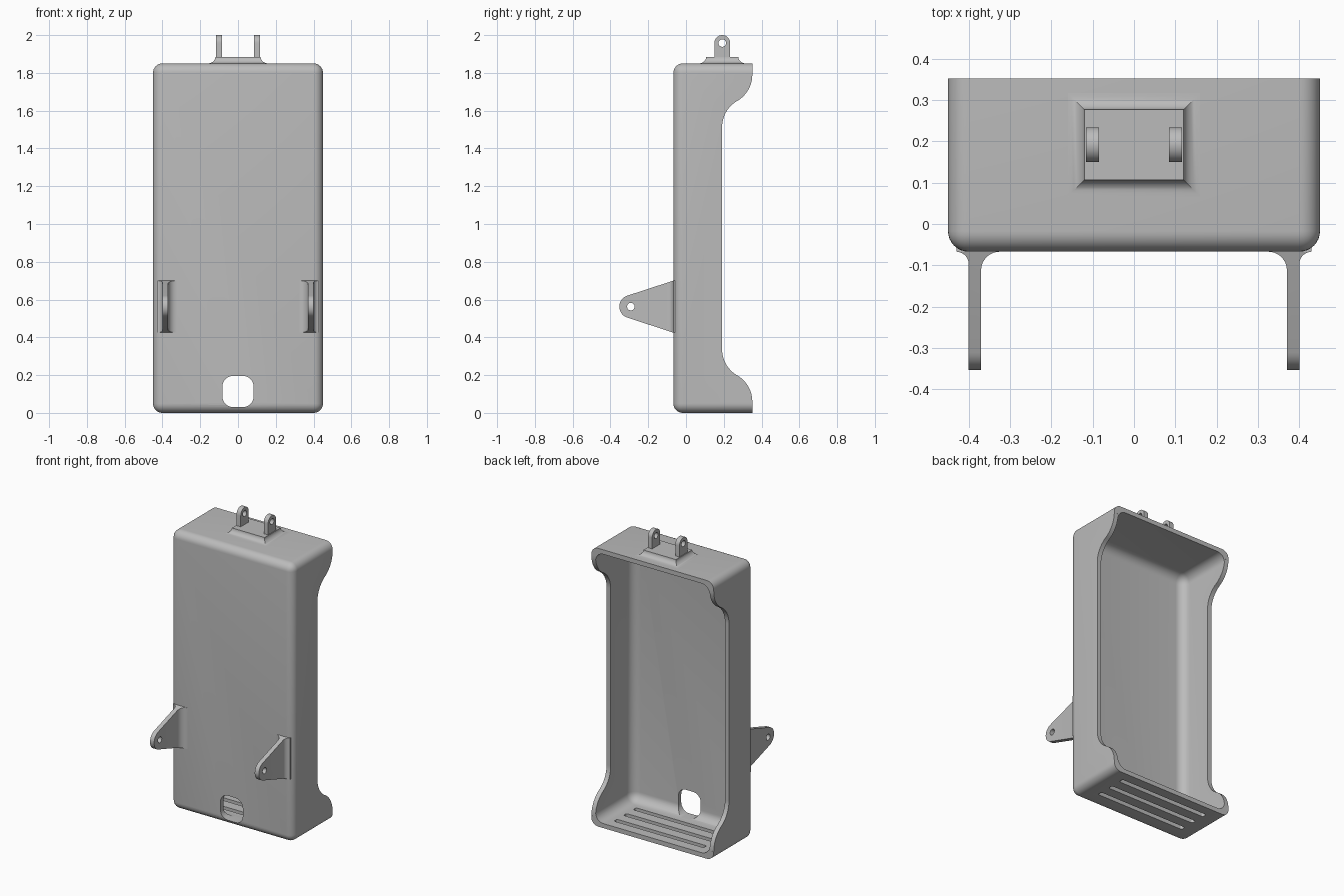
import bpy, bmesh, math
from mathutils import Vector

cube = bpy.data.objects.get("Cube")
if cube:
    bpy.data.objects.remove(cube, do_unlink=True)

grey = bpy.data.materials.new("plain_grey")
grey.use_nodes = True
COLOR = (0.5, 0.5, 0.5, 1)
grey.diffuse_color = COLOR
grey.node_tree.nodes["Principled BSDF"].inputs["Base Color"].default_value = COLOR


def finish(bm, name):
    bmesh.ops.recalc_face_normals(bm, faces=bm.faces)
    mesh = bpy.data.meshes.new(name)
    bm.to_mesh(mesh)
    bm.free()
    mesh.materials.append(grey)
    obj = bpy.data.objects.new(name, mesh)
    bpy.context.collection.objects.link(obj)
    return obj


def arc(cx, cy, r, start, end, n=14):
    angles = [math.radians(start + (end - start) * i / n) for i in range(n + 1)]
    return [(cx + r * math.cos(a), cy + r * math.sin(a)) for a in angles]


def prism(name, pts, axis, lo, hi):
    """Extrude a 2D outline along x, y or z."""
    place = {"x": lambda p, d: (d, p[0], p[1]),
             "y": lambda p, d: (p[0], d, p[1]),
             "z": lambda p, d: (p[0], p[1], d)}[axis]
    bm = bmesh.new()
    ends = [[bm.verts.new(place(p, d)) for p in pts] for d in (lo, hi)]
    for ring in ends:
        bm.faces.new(ring)
    for i in range(len(pts)):
        j = (i + 1) % len(pts)
        bm.faces.new((ends[0][i], ends[0][j], ends[1][j], ends[1][i]))
    return finish(bm, name)


def rounded_box(name, lo, hi, radius):
    """Box with every edge rounded except those of the open back."""
    lo, hi = Vector(lo), Vector(hi)
    bm = bmesh.new()
    bmesh.ops.create_cube(bm, size=1)
    for v in bm.verts:
        v.co = Vector([(a + b) / 2 + c * (b - a) for a, b, c in zip(lo, hi, v.co)])
    edges = [e for e in bm.edges if min(v.co.y for v in e.verts) < hi.y - 0.01]
    bmesh.ops.bevel(bm, geom=edges, offset=radius, segments=8, profile=0.5, affect="EDGES")
    return finish(bm, name)


def rounded_rect(x0, y0, x1, y1, r):
    return (arc(x1 - r, y1 - r, r, 0, 90, 8) + arc(x0 + r, y1 - r, r, 90, 180, 8)
            + arc(x0 + r, y0 + r, r, 180, 270, 8) + arc(x1 - r, y0 + r, r, 270, 360, 8))


def circle(cx, cy, r):
    return arc(cx, cy, r, 0, 360, 24)[:-1]


def boolean(obj, cutter, operation="DIFFERENCE"):
    cutter.hide_render = True
    mod = obj.modifiers.new("cut", "BOOLEAN")
    mod.operation, mod.solver, mod.object = operation, "EXACT", cutter
    bpy.context.view_layer.update()
    graph = bpy.context.evaluated_depsgraph_get()
    mesh = bpy.data.meshes.new_from_object(obj.evaluated_get(graph))
    obj.modifiers.clear()
    obj.data = mesh
    bpy.data.objects.remove(cutter, do_unlink=True)


def smooth(obj):
    bpy.ops.object.select_all(action="DESELECT")
    obj.select_set(True)
    bpy.context.view_layer.objects.active = obj
    bpy.ops.object.shade_smooth_by_angle(angle=math.radians(32))


HEIGHT, FRONT, BACK = 1.85, -0.067, 0.352

# Tray shell, open at the back
shell = rounded_box("tray_shell", (-0.45, FRONT, 0), (0.45, BACK, HEIGHT), 0.05)
boolean(shell, rounded_box("cavity", (-0.42, FRONT + 0.03, 0.03),
                           (0.42, 0.6, HEIGHT - 0.03), 0.06))

# S-curved recess along both side walls
lower = arc(0.191, 0.06, 0.16, 0, 60) + arc(0.351, 0.337, 0.16, 240, 180)
upper = [(y, HEIGHT - z) for y, z in reversed(lower)]
outline = [(0.5, 0.06)] + lower + upper + [(0.5, HEIGHT - 0.06)]
boolean(shell, prism("side_recess", outline, "x", -0.6, 0.6))

# Cable window in the front wall
boolean(shell, prism("window", rounded_rect(-0.082, 0.031, 0.082, 0.196, 0.055),
                     "y", -0.2, 0.06))

# Vent slots in the floor
for y in (0.07, 0.17, 0.27):
    boolean(shell, prism("slot", rounded_rect(-0.33, y - 0.016, 0.33, y + 0.016, 0.012),
                         "z", -0.1, 0.1))
smooth(shell)

# Front brackets: flared plate trimmed to a tapering ear with a pin hole
for side, name in ((1, "left_bracket"), (-1, "right_bracket")):
    section = ([(0.37, -0.4)] + arc(0.325, FRONT - 0.045, 0.045, 0, 90, 8)
               + [(0.325, FRONT + 0.01), (0.43, FRONT + 0.01)]
               + arc(0.43, FRONT - 0.03, 0.03, 90, 180, 8) + [(0.40, -0.4)])
    bracket = prism(name, [(side * x, y) for x, y in section], "z", 0.3, 0.8)
    ear = [(0, 0.425), (FRONT, 0.425)] + arc(-0.292, 0.5625, 0.061, 252, 108, 16) \
        + [(FRONT, 0.70), (0, 0.70)]
    boolean(bracket, prism("ear", ear, "x", -0.6, 0.6), "INTERSECT")
    boolean(bracket, prism("pin", circle(-0.292, 0.5625, 0.02), "x", -0.6, 0.6))
    smooth(bracket)

# Top mounting pad with a concave mitred foot
bm = bmesh.new()
rings = []
for i in range(9):
    t = math.pi / 2 * i / 8
    grow, z = 0.04 * (1 - math.sin(t)), HEIGHT + 0.035 * (1 - math.cos(t))
    rings.append([bm.verts.new((sx * (0.12 + grow), 0.192 + sy * (0.085 + grow), z))
                  for sx, sy in ((-1, -1), (1, -1), (1, 1), (-1, 1))])
for a, b in zip(rings, rings[1:]):
    for i in range(4):
        j = (i + 1) % 4
        bm.faces.new((a[i], a[j], b[j], b[i]))
bm.faces.new(rings[0])
bm.faces.new(rings[-1])
smooth(finish(bm, "top_pad"))

# Twin hinge lugs on the pad
for side, name in ((1, "left_lug"), (-1, "right_lug")):
    shape = [(0.15, HEIGHT + 0.01), (0.234, HEIGHT + 0.01)] + arc(0.192, 1.958, 0.042, 0, 180)
    lug = prism(name, shape, "x", side * 0.085, side * 0.116)
    boolean(lug, prism("pin", circle(0.192, 1.958, 0.02), "x", -0.3, 0.3))
    smooth(lug)
